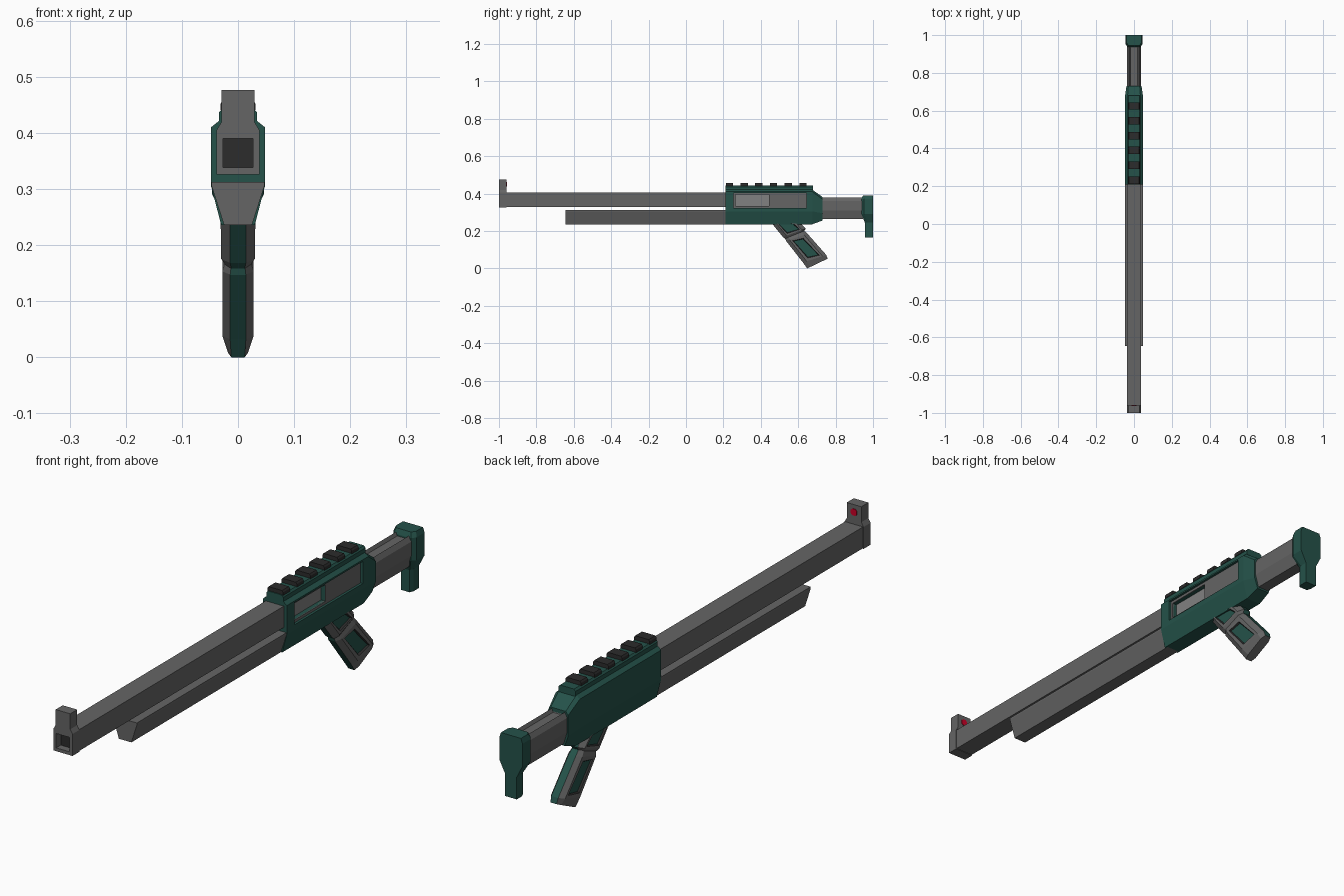
import bpy, bmesh
from mathutils import Vector

if "Cube" in bpy.data.objects:
    bpy.data.objects.remove(bpy.data.objects["Cube"])


def material(name, rgb):
    m = bpy.data.materials.new(name)
    m.diffuse_color = (*rgb, 1)
    m.use_nodes = True
    m.node_tree.nodes["Principled BSDF"].inputs["Base Color"].default_value = m.diffuse_color
    return m


GREY = material("gunmetal", (0.13, 0.13, 0.13))
LIGHT = material("bright_steel", (0.22, 0.22, 0.22))
BLACK = material("black", (0.025, 0.025, 0.025))
GREEN = material("deep_green", (0.018, 0.085, 0.068))
RED = material("red", (0.6, 0.0, 0.02))


def loft(name, rings, mats, detail=None):
    """Skin equal-length rings, cap the ends, then run an optional detail pass."""
    bm = bmesh.new()
    vs = [[bm.verts.new(p) for p in r] for r in rings]
    n = len(rings[0])
    for a, b in zip(vs, vs[1:]):
        for i in range(n):
            j = (i + 1) % n
            bm.faces.new((a[i], a[j], b[j], b[i]))
    bm.faces.new(vs[0])
    bm.faces.new(vs[-1])
    bmesh.ops.recalc_face_normals(bm, faces=bm.faces)
    bm.normal_update()
    if detail:
        detail(bm)
    me = bpy.data.meshes.new(name)
    bm.to_mesh(me)
    bm.free()
    for m in mats:
        me.materials.append(m)
    ob = bpy.data.objects.new(name, me)
    bpy.context.collection.objects.link(ob)
    return ob


def section(y, half):
    """Mirror a half outline of (x, z) points into a closed ring at depth y."""
    return [(x, y, z) for x, z in half] + [(-x, y, z) for x, z in reversed(half)]


def bar(name, y0, y1, half, mat, detail=None):
    return loft(name, [section(y0, half), section(y1, half)], [mat], detail)


def box(name, x, y, z, mat):
    return loft(name, [[(x[0], v, z[0]), (x[1], v, z[0]), (x[1], v, z[1]), (x[0], v, z[1])]
                       for v in y], [mat])


def cut(ob, cutter):
    m = ob.modifiers.new("cut", "BOOLEAN")
    m.operation, m.solver, m.object = "DIFFERENCE", "EXACT", cutter
    cutter.hide_render = True
    cutter.display_type = "WIRE"


# Barrel, front sight block with bore, and red sight dot
bar("barrel", -0.97, 0.22, [(0.036, 0.328), (0.036, 0.405)], GREY)
muzzle = bar("muzzle_sight_block", -1.0, -0.96,
             [(0.038, 0.326), (0.038, 0.405), (0.029, 0.42), (0.029, 0.476)], GREY)
cut(muzzle, box("bore_cutter", (-0.027, 0.027), (-1.02, -0.972), (0.338, 0.39), BLACK))
box("bore_floor", (-0.027, 0.027), (-0.974, -0.97), (0.338, 0.39), BLACK)
o = 0.006
bar("sight_dot", -0.962, -0.958,
    [(o, 0.437), (2 * o, 0.443), (2 * o, 0.455), (o, 0.461)], RED)

# Tapered fore-end under the barrel
bar("fore_end", -0.645, 0.22, [(0.025, 0.236), (0.047, 0.305), (0.047, 0.312)], GREY)

# Receiver with the rear end narrowing to the stock
full = [(0.03, 0.236), (0.048, 0.305), (0.048, 0.41), (0.034, 0.421)]
rear = [(0.026, 0.256), (0.04, 0.295), (0.04, 0.37), (0.03, 0.382)]
receiver = loft("receiver", [section(0.21, full), section(0.675, full), section(0.73, rear)], [GREEN])

# Recessed side panel on the right, with a deeper ejection port
window = box("window_cutter", (0.036, 0.07), (0.255, 0.645), (0.324, 0.404), GREY)
port = box("port_cutter", (0.018, 0.06), (0.265, 0.445), (0.334, 0.394), GREY)
panel = box("side_panel", (0.03, 0.039), (0.255, 0.645), (0.324, 0.404), GREY)
cut(receiver, window)
cut(receiver, port)
cut(panel, port)
box("bolt", (0.012, 0.021), (0.265, 0.445), (0.334, 0.394), LIGHT)

# Top rail with six teeth
bar("rail_base", 0.21, 0.68, [(0.034, 0.415), (0.034, 0.436), (0.028, 0.443)], GREEN)
for i in range(6):
    y = 0.213 + i * 0.0785
    bar(f"rail_tooth_{i + 1}", y, y + 0.039, [(0.031, 0.441), (0.031, 0.452), (0.027, 0.458)], BLACK)


# Stock tube with a long slot in its top face
def slot(bm):
    top = [f for f in bm.faces if f.normal.z > 0.9]
    bmesh.ops.inset_individual(bm, faces=top, thickness=0.009, depth=-0.012)


bar("stock_tube", 0.725, 0.945,
    [(0.022, 0.263), (0.036, 0.31), (0.036, 0.36), (0.026, 0.378)], GREY, slot)

# Butt plate, narrowing to a lower stem
butt = []
for z, w, y in [(0.165, 0.023, 0.956), (0.245, 0.023, 0.956), (0.29, 0.046, 0.938),
                (0.372, 0.046, 0.938), (0.39, 0.04, 0.946)]:
    half = [(0.75 * w, y), (w, y + 0.015), (w, 1.0)]
    butt.append([(a, b, z) for a, b in half] + [(-a, b, z) for a, b in reversed(half)])
loft("butt_plate", butt, [GREEN])


# Grip: eight-sided sections with green front and back strips and side insets
def grip(name, stations, body, margin):
    rings = []
    for f, b, w, e in stations:
        f, b = Vector((0, *f)), Vector((0, *b))
        half = [(e, 0), (w, 0.16), (w, 0.84), (e, 1)]
        pts = [(x, f.lerp(b, t)) for x, t in half]
        pts += [(-x, p) for x, p in reversed(pts)]
        rings.append([(x, p.y, p.z) for x, p in pts])

    def detail(bm):
        bm.faces.ensure_lookup_table()
        k = body * 8
        for f in bm.faces[:(len(stations) - 1) * 8]:
            if f.index % 8 in (3, 7):
                f.material_index = 1
        sides = [bm.faces[k + 1], bm.faces[k + 5]]
        bmesh.ops.inset_individual(bm, faces=sides, thickness=margin)
        walls = bmesh.ops.inset_individual(bm, faces=sides, thickness=0.005, depth=-0.006)
        for f in walls["faces"]:
            f.material_index = 2
        for f in sides:
            f.material_index = 1

    loft(name, rings, [GREY, GREEN, BLACK], detail)


grip("upper_grip", [((0.455, 0.246), (0.605, 0.25), 0.031, 0.014),
                    ((0.518, 0.168), (0.64, 0.213), 0.03, 0.014),
                    ((0.53, 0.158), (0.63, 0.198), 0.022, 0.012)], 0, 0.012)
grip("lower_grip", [((0.53, 0.165), (0.63, 0.203), 0.022, 0.012),
                    ((0.535, 0.147), (0.65, 0.185), 0.028, 0.014),
                    ((0.625, 0.032), (0.75, 0.072), 0.028, 0.014),
                    ((0.648, 0.0), (0.757, 0.052), 0.018, 0.012)], 1, 0.018)
